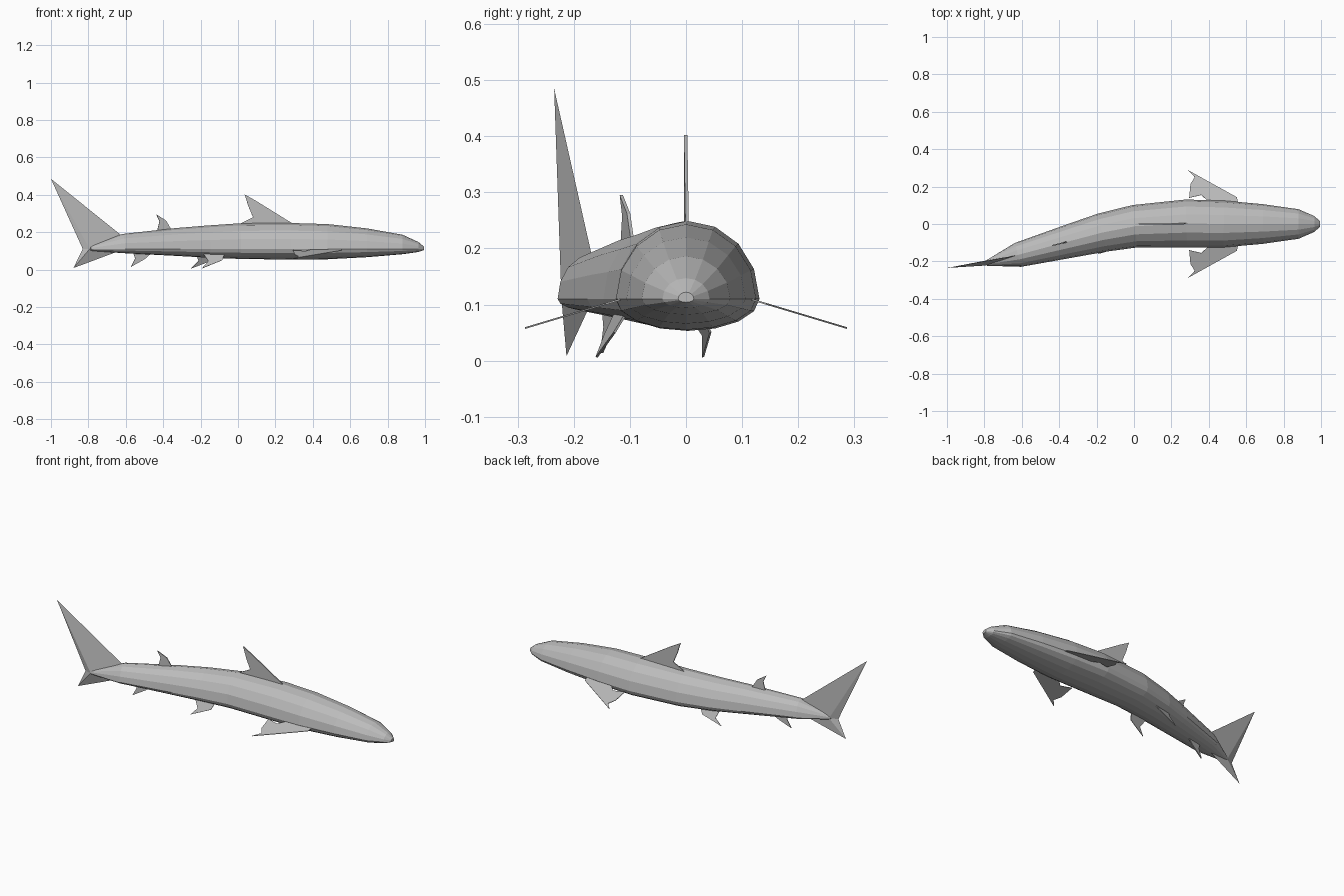
import bpy, bmesh, math
from mathutils import Vector

cube = bpy.data.objects.get("Cube")
if cube:
    bpy.data.objects.remove(cube)

grey = bpy.data.materials.new("shark grey")
grey.use_nodes = True
grey.diffuse_color = (0.5, 0.5, 0.5, 1)
grey.node_tree.nodes["Principled BSDF"].inputs["Base Color"].default_value = (0.5, 0.5, 0.5, 1)

SIDES = 16
MID_Z = 0.11


def add_object(name, bm):
    bmesh.ops.recalc_face_normals(bm, faces=bm.faces)
    mesh = bpy.data.meshes.new(name)
    bm.to_mesh(mesh)
    bm.free()
    mesh.materials.append(grey)
    obj = bpy.data.objects.new(name, mesh)
    bpy.context.collection.objects.link(obj)
    return obj


# Body: rings across a bent spine (x, y, half width, top z, bottom z)
stations = [
    (0.995, 0, 0.014, 0.122, 0.104), (0.965, 0, 0.042, 0.147, 0.094),
    (0.88, 0, 0.079, 0.186, 0.082), (0.69, 0, 0.106, 0.22, 0.066),
    (0.48, 0, 0.125, 0.243, 0.055), (0.28, 0.003, 0.128, 0.249, 0.053),
    (0.005, -0.012, 0.114, 0.247, 0.057), (-0.17, -0.046, 0.104, 0.235, 0.064),
    (-0.33, -0.088, 0.091, 0.222, 0.073), (-0.62, -0.165, 0.066, 0.19, 0.088),
    (-0.79, -0.21, 0.014, 0.125, 0.1),
]
bm = bmesh.new()
rings = []
for i, (x, y, half, top, bottom) in enumerate(stations):
    a, b = stations[max(i - 1, 0)], stations[min(i + 1, len(stations) - 1)]
    along = Vector((a[0] - b[0], a[1] - b[1], 0)).normalized()
    side = Vector((-along.y, along.x, 0))
    ring = []
    for k in range(SIDES):
        t = math.tau * k / SIDES
        s = math.sin(t)
        height = top - MID_Z if s > 0 else MID_Z - bottom
        p = Vector((x, y, MID_Z + height * s)) + side * half * math.cos(t)
        ring.append(bm.verts.new(p))
    rings.append(ring)
for r0, r1 in zip(rings, rings[1:]):
    for k in range(SIDES):
        n = (k + 1) % SIDES
        bm.faces.new((r0[k], r0[n], r1[n], r1[k]))
bm.faces.new(rings[0])
bm.faces.new(rings[-1])
add_object("body", bm)


# Tail lobes: hulls between the tip, the root and the narrow waist
def lobe(name, points):
    bm = bmesh.new()
    for p in points:
        bm.verts.new(p)
    bmesh.ops.convex_hull(bm, input=bm.verts)
    add_object(name, bm)


waist = [(-0.784, -0.194, 0.11), (-0.793, -0.222, 0.11), (-0.83, -0.215, 0.11)]
lobe("tail_upper_lobe", waist + [(-1.0, -0.235, 0.485), (-0.63, -0.168, 0.188)])
lobe("tail_lower_lobe", waist + [(-0.88, -0.213, 0.008), (-0.66, -0.175, 0.09)])


# Fins: thin outlines
def fin(name, points, thickness=0.006):
    bm = bmesh.new()
    bm.faces.new([bm.verts.new(p) for p in points])
    obj = add_object(name, bm)
    mod = obj.modifiers.new("thickness", 'SOLIDIFY')
    mod.thickness = thickness
    mod.offset = 0


def upright_fin(name, outline, x0, y0, slope):
    fin(name, [(x, y0 + (x - x0) * slope, z) for x, z in outline])


upright_fin("front_dorsal_fin", [(0.31, 0.235), (0.1, 0.365), (0.035, 0.402),
            (0.055, 0.34), (0.08, 0.28), (0.0, 0.24)], 0.1, 0, 0.01)
upright_fin("rear_dorsal_fin", [(-0.355, 0.21), (-0.385, 0.262), (-0.437, 0.295),
            (-0.42, 0.258), (-0.432, 0.205)], -0.4, -0.106, 0.25)
upright_fin("anal_fin", [(-0.46, 0.09), (-0.5, 0.055), (-0.573, 0.014),
            (-0.55, 0.06), (-0.56, 0.09)], -0.5, -0.132, 0.25)

# Paired fins: lateral offsets are mirrored across the spine
for label, s in (("left", 1), ("right", -1)):
    pectoral = [(0.56, 0.1), (0.55, 0.143), (0.29, 0.287), (0.325, 0.25),
                (0.302, 0.215), (0.295, 0.14), (0.36, 0.155), (0.42, 0.1)]
    fin(label + "_pectoral_fin",
        [(x, s * y, 0.106 - (y - 0.127) * 0.3) for x, y in pectoral], 0.003)
    pelvic = [(-0.09, 0.1, 0.09), (-0.11, 0.09, 0.05), (-0.222, 0.1, 0.006),
              (-0.185, 0.092, 0.045), (-0.205, 0.08, 0.085)]
    fin(label + "_pelvic_fin",
        [(x - s * 0.3 * d, -0.06 + (x + 0.2) * 0.2 + s * d, z) for x, d, z in
         [(x, d * 0.95 if z < 0.07 else 0.065, z) for x, d, z in pelvic]], 0.004)
